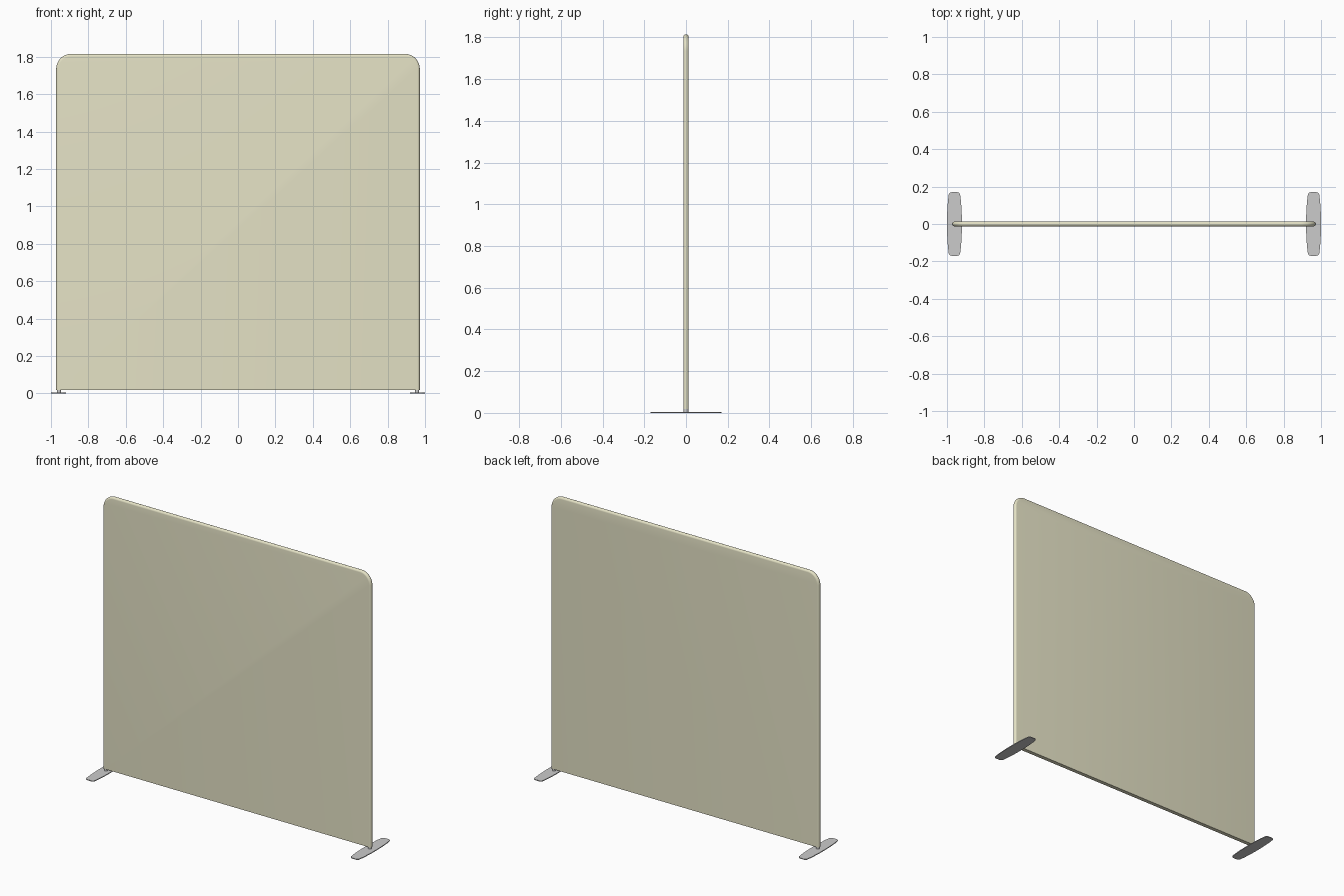
import bpy, bmesh
from math import sin, cos, pi

if "Cube" in bpy.data.objects:
    bpy.data.objects.remove(bpy.data.objects["Cube"])

W, TOP, BOTTOM, R, HALF = 0.972, 1.815, 0.018, 0.08, 0.013


def make_object(name, bm, angle=0.7):
    bmesh.ops.recalc_face_normals(bm, faces=bm.faces[:])
    mesh = bpy.data.meshes.new(name)
    bm.to_mesh(mesh)
    bm.free()
    obj = bpy.data.objects.new(name, mesh)
    bpy.context.collection.objects.link(obj)
    bpy.ops.object.select_all(action='DESELECT')
    obj.select_set(True)
    bpy.context.view_layer.objects.active = obj
    bpy.ops.object.shade_smooth_by_angle(angle=angle)
    return obj


def panel_outline(inset):
    # open arch: up the right side, round both top corners, down the left side
    r = R - inset
    pts = [(W - inset, BOTTOM)]
    for side, start in ((1, 0), (-1, pi / 2)):
        for i in range(13):
            a = start + i * pi / 24
            pts.append((side * (W - R) + r * cos(a), TOP - R + r * sin(a)))
    return pts + [(-W + inset, BOTTOM)]


# fabric panel with a fully rounded edge and a flat bottom
bm = bmesh.new()
rows = []
for k in range(13):
    t = -pi / 2 + k * pi / 12
    y = HALF * sin(t)
    rows.append([bm.verts.new((x, y, z)) for x, z in panel_outline(HALF * (1 - cos(t)))])
for a, b in zip(rows, rows[1:]):
    for i in range(len(a) - 1):
        bm.faces.new((a[i], a[i + 1], b[i + 1], b[i]))
bm.faces.new(rows[0])
bm.faces.new(rows[-1])
bm.faces.new([r[0] for r in rows] + [r[-1] for r in reversed(rows)])
panel = make_object("fabric_panel", bm)
mat = bpy.data.materials.new("khaki_fabric")
mat.diffuse_color = (0.78, 0.76, 0.56, 1)
mat.use_nodes = True
mat.node_tree.nodes["Principled BSDF"].inputs["Base Color"].default_value = mat.diffuse_color
panel.data.materials.append(mat)


def foot_outline():
    # bowed long sides with rounded ends
    quarter = [(0.040, 0.0), (0.0395, 0.04), (0.038, 0.08), (0.035, 0.12), (0.032, 0.145)]
    quarter += [(0.014 + 0.017 * cos(a), 0.152 + 0.018 * sin(a))
                for a in (i * pi / 12 for i in range(7))]
    half = quarter + [(-x, y) for x, y in reversed(quarter)]
    return half + [(-x, -y) for x, y in half[1:-1]]


# base plates and the pegs that join them to the panel
for side, label in ((-1, "left"), (1, "right")):
    bm = bmesh.new()
    face = bm.faces.new([bm.verts.new((x, y, 0)) for x, y in foot_outline()])
    ext = bmesh.ops.extrude_face_region(bm, geom=[face])
    bmesh.ops.translate(bm, vec=(0, 0, 0.005),
                        verts=[v for v in ext["geom"] if isinstance(v, bmesh.types.BMVert)])
    make_object(label + "_foot", bm).location.x = side * 0.96

    bm = bmesh.new()
    bmesh.ops.create_cone(bm, cap_ends=True, segments=24, radius1=0.011,
                          radius2=0.011, depth=0.03)
    make_object(label + "_peg", bm).location = (side * 0.957, 0, 0.018)
